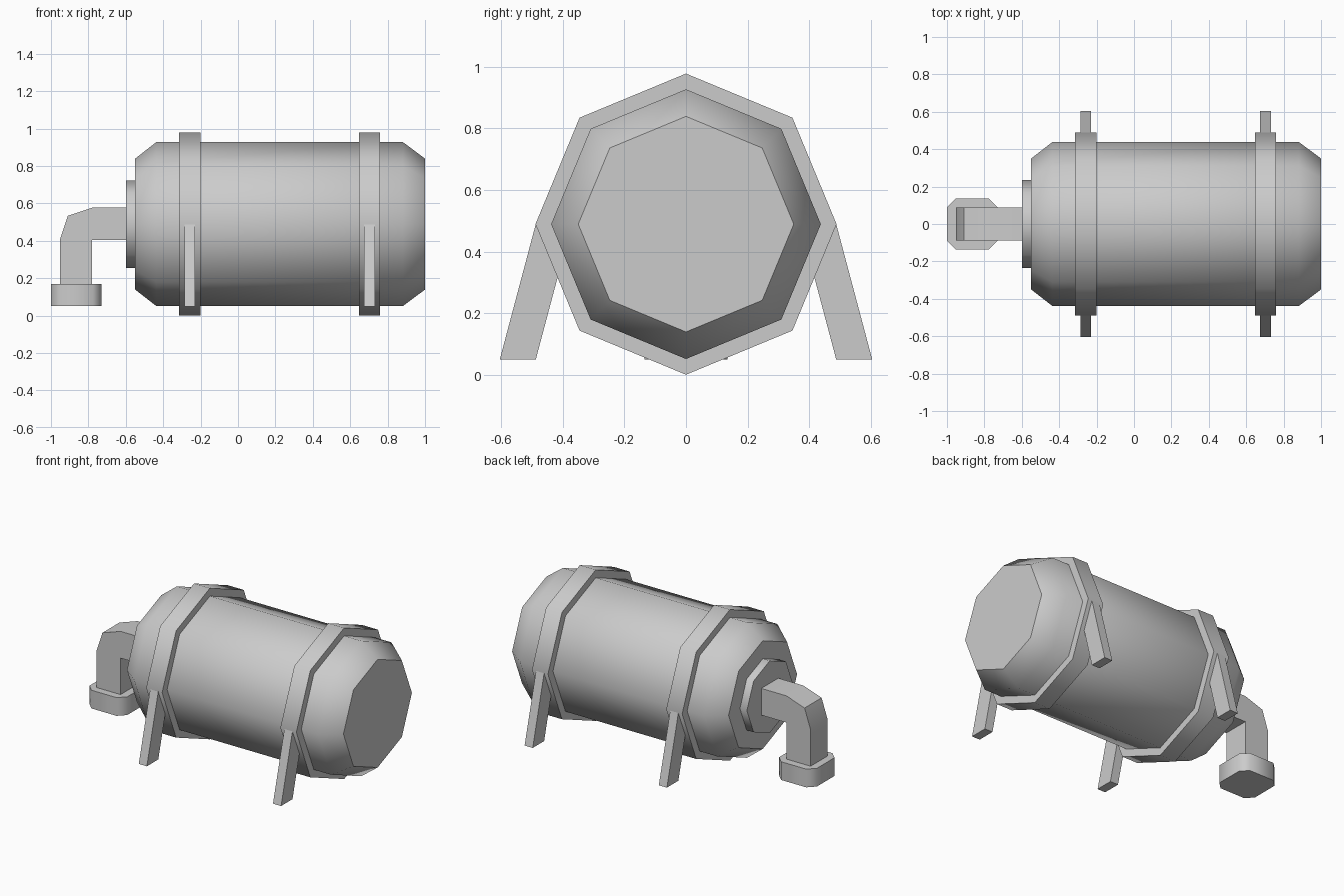
import bpy, bmesh, math
from mathutils import Vector

if "Cube" in bpy.data.objects:
    bpy.data.objects.remove(bpy.data.objects["Cube"])

AXIS_Z = 0.489  # height of the tank axis


def finish(name, bm, angle=None):
    bmesh.ops.recalc_face_normals(bm, faces=bm.faces)
    mesh = bpy.data.meshes.new(name)
    bm.to_mesh(mesh)
    bm.free()
    ob = bpy.data.objects.new(name, mesh)
    bpy.context.collection.objects.link(ob)
    if angle:
        bpy.ops.object.select_all(action='DESELECT')
        ob.select_set(True)
        bpy.context.view_layer.objects.active = ob
        bpy.ops.object.shade_smooth_by_angle(angle=math.radians(angle))
    return ob


def lathe_x(name, profile, sides=8):
    """Capped octagonal body around the tank axis from (x, radius) pairs."""
    bm = bmesh.new()
    rings = []
    for x, r in profile:
        rings.append([bm.verts.new((x, r * math.cos(a), AXIS_Z + r * math.sin(a)))
                      for a in (2 * math.pi * k / sides for k in range(sides))])
    for a, b in zip(rings, rings[1:]):
        for k in range(sides):
            n = (k + 1) % sides
            bm.faces.new((a[k], a[n], b[n], b[k]))
    bm.faces.new(rings[0])
    bm.faces.new(rings[-1])
    return finish(name, bm, 50)


def prism(name, points, offset, angle=None):
    """Flat outline extruded by an offset vector."""
    bm = bmesh.new()
    face = bm.faces.new([bm.verts.new(p) for p in points])
    out = bmesh.ops.extrude_face_region(bm, geom=[face], use_keep_orig=True)
    moved = [g for g in out['geom'] if isinstance(g, bmesh.types.BMVert)]
    bmesh.ops.translate(bm, verts=moved, vec=Vector(offset))
    return finish(name, bm, angle)


# Tank body with chamfered ends, and the outlet flange
lathe_x("tank", [(-0.55, 0.35), (-0.437, 0.438), (0.882, 0.438), (1.0, 0.35)])
lathe_x("outlet_flange", [(-0.6, 0.234), (-0.54, 0.234)])

# Bands with a splayed leg on each side
for label, x in (("left", -0.258), ("right", 0.703)):
    lathe_x(label + "_band", [(x - 0.057, 0.489), (x + 0.057, 0.489)])
    for side, s in (("front", -1), ("back", 1)):
        outline = [(0.488, AXIS_Z), (0.605, 0.049), (0.488, 0.049), (0.371, AXIS_Z)]
        prism(f"{label}_{side}_leg", [(x - 0.029, s * y, z) for y, z in outline],
              (0.058, 0, 0))

# Square pipe with a faceted elbow
elbow = [(-0.58, 0.577), (-0.78, 0.577), (-0.91, 0.533), (-0.953, 0.404),
         (-0.953, 0.14), (-0.78, 0.14), (-0.78, 0.404), (-0.58, 0.404)]
prism("pipe", [(x, -0.087, z) for x, z in elbow], (0, 0.174, 0), 50)

# Chamfered end cap of the pipe
h, c = 0.135, 0.09
octagon = [(h, -c), (h, c), (c, h), (-c, h), (-h, c), (-h, -c), (-c, -h), (c, -h)]
prism("pipe_cap", [(x - 0.865, y, 0.05) for x, y in octagon], (0, 0, 0.118), 50)
